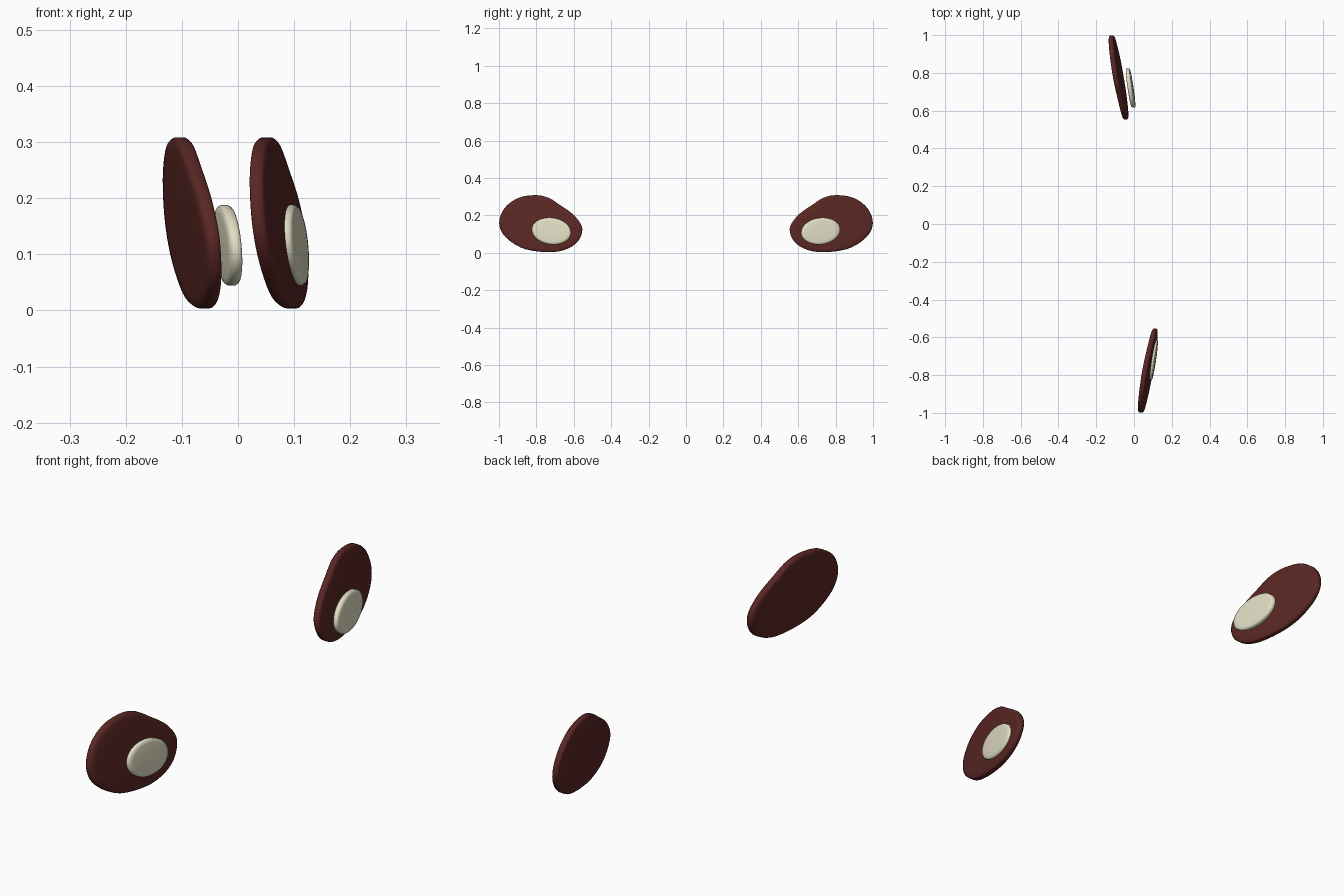
import bpy, bmesh, math
from mathutils import Vector
from mathutils.geometry import interpolate_bezier

if "Cube" in bpy.data.objects:
    bpy.data.objects.remove(bpy.data.objects["Cube"])


def material(name, rgb):
    m = bpy.data.materials.new(name)
    m.diffuse_color = (*rgb, 1)
    m.use_nodes = True
    m.node_tree.nodes["Principled BSDF"].inputs["Base Color"].default_value = m.diffuse_color
    return m


def smooth_loop(pts, n=5):
    # closed smooth outline through a few points
    p = [Vector(q) for q in pts]
    out = []
    for i in range(len(p)):
        a, b, c, d = (p[(i + k) % len(p)] for k in (-1, 0, 1, 2))
        out += interpolate_bezier(b, b + (c - a) / 6, c - (d - b) / 6, c, n + 1)[:-1]
    return [(v[0], v[1]) for v in out]


def pad(name, outline, centre, x0, slope, section, side, mat):
    # thin rounded plate leaning in y and z; outline is (y, z), section is (scale, x offset)
    bm = bmesh.new()
    cy, cz = centre

    def vert(y, z, t):
        x = x0 + slope[0] * (y - cy) + slope[1] * (z - cz) + t
        return bm.verts.new((x, side * y, z))

    rings = [[vert(cy + (y - cy) * s, cz + (z - cz) * s, t) for y, z in outline]
             for s, t in section]
    n = len(outline)
    for a, b in zip(rings, rings[1:]):
        for i in range(n):
            j = (i + 1) % n
            bm.faces.new((a[i], a[j], b[j], b[i]))
    for ring, t in ((rings[0], section[0][1]), (rings[-1], section[-1][1])):
        c = vert(cy, cz, t * 1.03)
        for i in range(n):
            bm.faces.new((c, ring[i], ring[(i + 1) % n]))
    bmesh.ops.recalc_face_normals(bm, faces=bm.faces)
    me = bpy.data.meshes.new(name)
    bm.to_mesh(me)
    bm.free()
    me.materials.append(mat)
    me.shade_smooth()
    ob = bpy.data.objects.new(name, me)
    bpy.context.collection.objects.link(ob)


def two_sided(half):
    return half + [(s, -t) for s, t in reversed(half)]


red = material("dark_red", (0.10, 0.02, 0.017))
cream = material("cream", (0.75, 0.73, 0.55))

# kidney-like outline of the large pad
body = smooth_loop([(1.0, .158), (.972, .238), (.90, .293), (.81, .309), (.74, .297),
                    (.676, .258), (.595, .198), (.553, .125), (.592, .045), (.70, .004),
                    (.86, .019), (.965, .083)])
# slightly tilted oval of the small pad
tilt = math.radians(8)
oval = []
for k in range(40):
    a = 2 * math.pi * k / 40
    u, v = .105 * math.cos(a), .071 * math.sin(a)
    oval.append((.72 + u * math.cos(tilt) - v * math.sin(tilt),
                 .116 + u * math.sin(tilt) + v * math.cos(tilt)))

body_section = two_sided([(.3, .0165), (.65, .0155), (.88, .0145), (.97, .0125), (.995, .008)])
oval_section = two_sided([(.4, .013), (.8, .012), (.95, .0105), (1.0, .006)])

# front and back pairs
for label, side, bx, ox in (("front", -1, .073, .101), ("back", 1, -.082, -.018)):
    pad(label + "_large_pad", body, (.775, .15), bx, (-.16, -.106), body_section, side, red)
    pad(label + "_small_pad", oval, (.72, .116), ox, (-.14, -.07), oval_section, side, cream)
